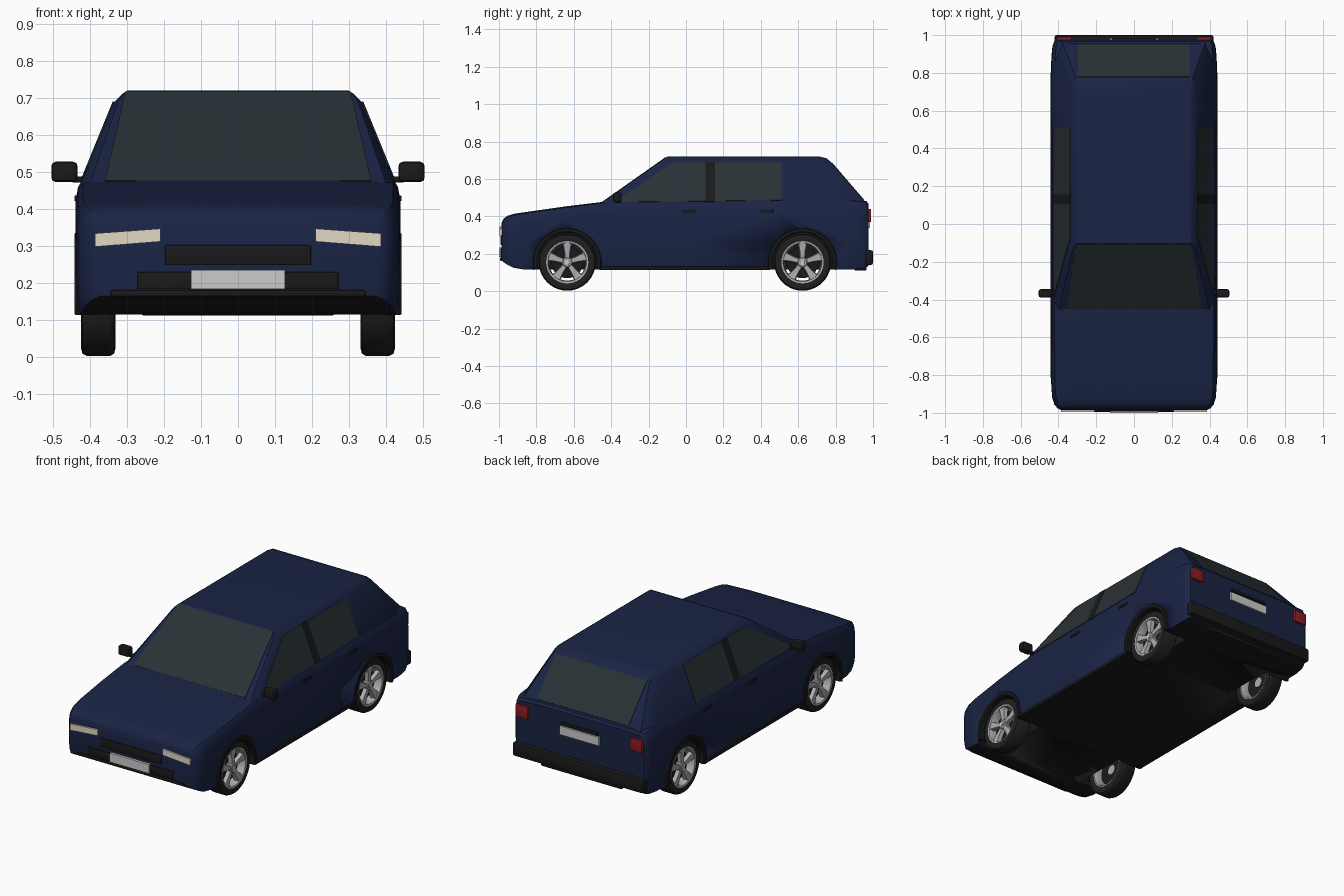
import bpy, bmesh
from math import sin, cos, pi, radians
from mathutils import Vector

if "Cube" in bpy.data.objects:
    bpy.data.objects.remove(bpy.data.objects["Cube"])


def material(name, r, g, b):
    m = bpy.data.materials.new(name)
    m.diffuse_color = (r, g, b, 1)
    m.use_nodes = True
    m.node_tree.nodes["Principled BSDF"].inputs["Base Color"].default_value = m.diffuse_color
    return m


NAVY = material("navy_paint", 0.010, 0.017, 0.058)
BLACK = material("black_trim", 0.010, 0.010, 0.011)
TYRE = material("rubber", 0.014, 0.014, 0.014)
GLASS = material("tinted_glass", 0.022, 0.031, 0.036)
SILVER = material("alloy", 0.42, 0.42, 0.44)
PLATE = material("plate_grey", 0.65, 0.65, 0.65)
LAMP = material("lamp_cream", 0.75, 0.69, 0.55)
RED = material("lamp_red", 0.25, 0.012, 0.018)


def finish(name, bm, mats, angle=30):
    bmesh.ops.recalc_face_normals(bm, faces=bm.faces)
    me = bpy.data.meshes.new(name)
    bm.to_mesh(me)
    bm.free()
    for m in mats:
        me.materials.append(m)
    ob = bpy.data.objects.new(name, me)
    bpy.context.collection.objects.link(ob)
    bpy.ops.object.select_all(action='DESELECT')
    ob.select_set(True)
    bpy.context.view_layer.objects.active = ob
    bpy.ops.object.shade_smooth_by_angle(angle=radians(angle))
    return ob


def add_loft(bm, rings, cap=True, loop=False):
    """Skin a list of equal-length closed rings."""
    vs = [[bm.verts.new(p) for p in r] for r in rings]
    pairs = list(zip(vs, vs[1:])) + ([(vs[-1], vs[0])] if loop else [])
    n = len(vs[0])
    for a, b in pairs:
        for i in range(n):
            j = (i + 1) % n
            bm.faces.new((a[i], a[j], b[j], b[i]))
    if cap and not loop:
        bm.faces.new(vs[0])
        bm.faces.new(vs[-1])


def loft(name, rings, mat, **kw):
    bm = bmesh.new()
    add_loft(bm, rings, **kw)
    return finish(name, bm, [mat])


def panel(name, pts, off, mat):
    off = Vector(off)
    return loft(name, [[Vector(p) - off for p in pts], [Vector(p) + off for p in pts]], mat)


def box(name, lo, hi, mat, bevel=0.0):
    bm = bmesh.new()
    bmesh.ops.create_cube(bm, size=1)
    for v in bm.verts:
        v.co = [lo[i] + (v.co[i] + 0.5) * (hi[i] - lo[i]) for i in range(3)]
    if bevel:
        bmesh.ops.bevel(bm, geom=bm.edges[:], offset=bevel, segments=2, profile=0.5, affect='EDGES')
    return finish(name, bm, [mat])


def circle(x, r, cy, cz, n=40):
    return [(x, cy + r * cos(2 * pi * i / n), cz + r * sin(2 * pi * i / n)) for i in range(n)]


def lathe(name, profile, cy, cz, mat, s=1, **kw):
    return loft(name, [circle(s * x, r, cy, cz) for x, r in profile], mat, **kw)


AXLES = {"front": -0.635, "rear": 0.623}
WZ = 0.155


# Lower body: cross-sections along the length
def section(y, w, zt, zb):
    half = [(w - 0.012, zb), (w - 0.003, zb + 0.03), (w, 0.26), (w - 0.001, zt - 0.06),
            (w - 0.007, zt - 0.025), (w - 0.02, zt - 0.003), (w * 0.6, zt + 0.003)]
    return [(x, y, z) for x, z in half] + [(-x, y, z) for x, z in reversed(half)]


stations = [(-0.986, 0.385, 0.362, 0.165), (-0.975, 0.405, 0.385, 0.155), (-0.955, 0.422, 0.400, 0.142),
            (-0.92, 0.433, 0.411, 0.125), (-0.86, 0.438, 0.420, 0.115), (-0.65, 0.440, 0.450, 0.115),
            (-0.45, 0.440, 0.474, 0.115), (0.0, 0.440, 0.478, 0.115), (0.5, 0.440, 0.484, 0.115),
            (0.88, 0.438, 0.487, 0.115), (0.94, 0.432, 0.485, 0.120), (0.965, 0.423, 0.478, 0.128),
            (0.975, 0.412, 0.465, 0.135)]
bm = bmesh.new()
add_loft(bm, [section(*s) for s in stations])
bmesh.ops.recalc_face_normals(bm, faces=bm.faces)
for f in bm.faces:
    f.material_index = int(f.normal.z < -0.5)
body = finish("lower_body", bm, [NAVY, BLACK])

# Wheel wells cut out of the body
bm = bmesh.new()
for y in AXLES.values():
    for s in (-1, 1):
        add_loft(bm, [circle(s * 0.28, 0.166, y, WZ), circle(s * 0.55, 0.166, y, WZ)])
for f in bm.faces:
    f.material_index = 1
cutter = finish("wheel_well_cutter", bm, [NAVY, BLACK])
cutter.hide_render = True
mod = body.modifiers.new("wells", 'BOOLEAN')
mod.object, mod.operation, mod.solver = cutter, 'DIFFERENCE', 'EXACT'
bpy.context.view_layer.objects.active = body
bpy.ops.object.modifier_apply(modifier="wells")
bpy.data.objects.remove(cutter)

# Cabin: plan outlines stacked upward
levels = [(0.44, [(0.40, -0.455), (0.425, -0.40), (0.425, 0.87), (0.38, 0.965)]),
          (0.47, [(0.40, -0.455), (0.425, -0.40), (0.425, 0.87), (0.38, 0.965)]),
          (0.69, [(0.325, -0.143), (0.335, -0.115), (0.335, 0.72), (0.31, 0.775)]),
          (0.711, [(0.311, -0.113), (0.314, -0.10), (0.314, 0.72), (0.30, 0.752)]),
          (0.72, [(0.30, -0.10), (0.30, -0.09), (0.30, 0.70), (0.295, 0.715)])]
loft("cabin", [[(x, y, z) for x, y in p] + [(-x, y, z) for x, y in reversed(p)] for z, p in levels], NAVY)

# Windscreen and rear window
panel("windscreen", [(-0.36, -0.448, 0.475), (0.36, -0.448, 0.475), (0.305, -0.107, 0.715), (-0.305, -0.107, 0.715)],
      (0, -0.0018, 0.0025), GLASS)
panel("rear_window", [(-0.296, 0.95, 0.487), (0.296, 0.95, 0.487), (0.296, 0.778, 0.687), (-0.296, 0.778, 0.687)],
      (0, 0.0025, 0.002), GLASS)


def side_panel(name, s, yz, mat, t=0.003):
    pts = [(s * (0.425 - (z - 0.47) * 0.409), y, z) for y, z in yz]
    panel(name, pts, (s * 0.92 * t, 0, 0.38 * t), mat)


for s, side in ((-1, "left"), (1, "right")):
    def sbox(name, lo, hi, mat, bevel=0.0):
        a, b = sorted((s * lo[0], s * hi[0]))
        return box(f"{side}_{name}", (a, lo[1], lo[2]), (b, hi[1], hi[2]), mat, bevel)

    # Side glass and door pillar
    side_panel(f"{side}_front_window", s, [(-0.385, 0.476), (0.107, 0.481), (0.107, 0.688), (-0.07, 0.688)], GLASS)
    side_panel(f"{side}_rear_window", s, [(0.153, 0.482), (0.51, 0.486), (0.51, 0.688), (0.153, 0.688)], GLASS)
    side_panel(f"{side}_door_pillar", s, [(0.105, 0.478), (0.155, 0.478), (0.155, 0.69), (0.105, 0.69)], BLACK, 0.004)

    # Door handles, sill, mirror
    for nm, y in (("front", -0.02), ("rear", 0.395)):
        sbox(f"{nm}_door_handle", (0.43, y, 0.421), (0.443, y + 0.072, 0.437), BLACK, 0.004)
    sbox("sill", (0.40, -0.46, 0.113), (0.441, 0.45, 0.132), BLACK, 0.004)
    sbox("mirror_arm", (0.40, -0.375, 0.472), (0.45, -0.35, 0.488), BLACK, 0.004)
    sbox("mirror", (0.434, -0.39, 0.473), (0.505, -0.345, 0.528), BLACK, 0.012)

    # Lamps
    panel(f"{side}_headlamp", [(s * 0.21, -0.986, 0.312), (s * 0.387, -0.986, 0.298),
                               (s * 0.387, -0.986, 0.334), (s * 0.21, -0.986, 0.347)], (0, 0.010, 0), LAMP)
    sbox("tail_lamp", (0.33, 0.965, 0.37), (0.408, 0.99, 0.44), RED, 0.003)

    for nm, y in AXLES.items():
        wheel = f"{nm}_{side}"
        # Arch flare
        rings = []
        for i in range(25):
            a = radians(-13 + 206 * i / 24)
            rings.append([(s * x, y + r * cos(a), WZ + r * sin(a))
                          for x, r in ((0.39, 0.157), (0.438, 0.157), (0.443, 0.164), (0.443, 0.178), (0.436, 0.184), (0.39, 0.184))])
        loft(f"{wheel}_arch", rings, BLACK)
        # Tyre and rim barrel
        lathe(f"{wheel}_tyre", [(0.335, 0.110), (0.331, 0.130), (0.335, 0.146), (0.345, 0.152), (0.41, 0.152),
                                (0.421, 0.146), (0.425, 0.130), (0.420, 0.110)], y, WZ, TYRE, s, loop=True)
        lathe(f"{wheel}_rim", [(0.335, 0.112), (0.335, 0.104), (0.35, 0.098), (0.41, 0.099), (0.421, 0.104),
                               (0.423, 0.113), (0.38, 0.112)], y, WZ, SILVER, s, loop=True)
        lathe(f"{wheel}_brake_disc", [(0.372, 0.085), (0.384, 0.085)], y, WZ, BLACK, s)
        lathe(f"{wheel}_hub", [(0.37, 0.028), (0.412, 0.028), (0.417, 0.022)], y, WZ, SILVER, s)
        lathe(f"{wheel}_hub_cap", [(0.41, 0.013), (0.421, 0.012)], y, WZ, PLATE, s)
        # Five flared spokes
        bm = bmesh.new()
        for k in range(5):
            a = pi / 2 + 2 * pi * k / 5
            u, v = Vector((0, cos(a), sin(a))), Vector((0, -sin(a), cos(a)))
            add_loft(bm, [[Vector((s * x, y, WZ)) + u * r + v * w for x, w in
                           ((x0, -h), (x0, h), (x1, h * 0.8), (x1, -h * 0.8))]
                          for r, h, x0, x1 in ((0.015, 0.013, 0.39, 0.413), (0.06, 0.017, 0.392, 0.414),
                                               (0.103, 0.027, 0.395, 0.418))])
        finish(f"{wheel}_spokes", bm, [SILVER])

# Front trim
box("grille", (-0.197, -0.992, 0.248), (0.197, -0.96, 0.303), BLACK, 0.004)
box("lower_intake", (-0.272, -0.992, 0.183), (0.272, -0.96, 0.23), BLACK, 0.004)
box("front_plate", (-0.127, -1.0, 0.183), (0.127, -0.98, 0.235), PLATE)
box("front_lip", (-0.345, -0.994, 0.163), (0.345, -0.95, 0.181), BLACK, 0.004)

# Rear trim
box("rear_bumper", (-0.422, 0.95, 0.14), (0.422, 1.0, 0.22), BLACK, 0.012)
box("rear_valance", (-0.26, 0.90, 0.112), (0.26, 0.965, 0.142), BLACK, 0.004)
box("rear_plate", (-0.127, 0.97, 0.338), (0.127, 0.985, 0.388), PLATE)
box("tailgate_handle", (-0.12, 0.965, 0.396), (0.12, 0.986, 0.412), BLACK, 0.004)
